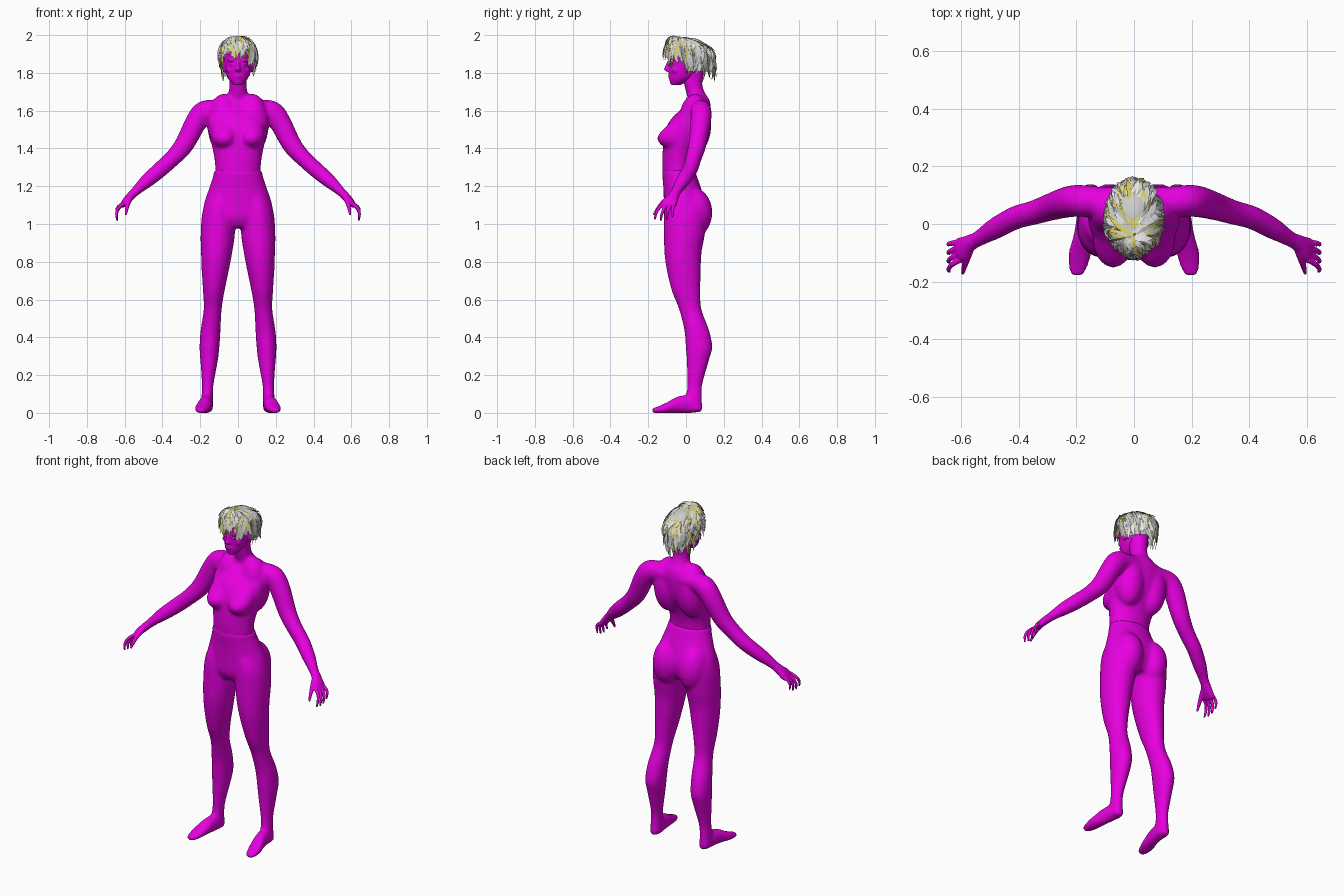
import bpy, bmesh, math, random
from mathutils import Vector, Matrix

random.seed(11)
cube = bpy.data.objects.get("Cube")
if cube:
    bpy.data.objects.remove(cube)


def material(name, colour):
    mat = bpy.data.materials.new(name)
    mat.use_nodes = True
    mat.diffuse_color = (*colour, 1)
    bsdf = next(n for n in mat.node_tree.nodes if n.type == 'BSDF_PRINCIPLED')
    bsdf.inputs["Base Color"].default_value = (*colour, 1)
    return mat


skin = material("magenta_skin", (0.8, 0.0, 0.74))
hair_colours = [material("silver_hair", (0.6, 0.6, 0.58)),
                material("pale_hair", (0.8, 0.8, 0.78)),
                material("grey_hair", (0.33, 0.34, 0.32)),
                material("yellow_hair", (0.7, 0.62, 0.13)),
                material("olive_hair", (0.36, 0.33, 0.1))]


def smooth_rows(rows, steps=5):
    """Catmull-Rom interpolation of cross-section rows."""
    out = []
    for i in range(len(rows) - 1):
        a, b, c, d = rows[max(i - 1, 0)], rows[i], rows[i + 1], rows[min(i + 2, len(rows) - 1)]
        for k in range(steps):
            t = k / steps
            out.append([0.5 * (2 * q + (r - p) * t + (2 * p - 5 * q + 4 * r - s) * t * t
                               + (3 * q - p - 3 * r + s) * t ** 3)
                        for p, q, r, s in zip(a, b, c, d)])
    return out + [list(rows[-1])]


def loft(bm, rows, axis='PATH', side=1, sides=24):
    """Closed tube through rows of (x, y, z, radius u, radius v)."""
    rows = smooth_rows(rows)
    pts = [Vector((r[0] * side, r[1], r[2])) for r in rows]
    rings = []
    for i, (p, r) in enumerate(zip(pts, rows)):
        if axis == 'PATH':
            t = (pts[min(i + 1, len(pts) - 1)] - pts[max(i - 1, 0)]).normalized()
            y = Vector((0, 1, 0))
            u = (y - t * y.dot(t)).normalized()
            v = t.cross(u)
        else:
            u = Vector((1, 0, 0))
            v = Vector((0, 1, 0)) if axis == 'Z' else Vector((0, 0, 1))
        ru, rv = max(r[3], 0.003), max(r[4], 0.003)
        rings.append([bm.verts.new(p + u * ru * math.cos(a) + v * rv * math.sin(a))
                      for a in (math.tau * k / sides for k in range(sides))])
    for lo, hi in zip(rings, rings[1:]):
        for k in range(sides):
            n = (k + 1) % sides
            bm.faces.new((lo[k], lo[n], hi[n], hi[k]))
    bm.faces.new(rings[0][::-1])
    bm.faces.new(rings[-1])


def ball(bm, centre, radii):
    bmesh.ops.create_uvsphere(bm, u_segments=24, v_segments=16, radius=1,
                              matrix=Matrix.Translation(centre) @ Matrix.Diagonal((*radii, 1)))


def add_object(name, bm, mats, smooth=True):
    for f in bm.faces:
        f.smooth = smooth
    mesh = bpy.data.meshes.new(name)
    bm.to_mesh(mesh)
    bm.free()
    for m in mats:
        mesh.materials.append(m)
    obj = bpy.data.objects.new(name, mesh)
    bpy.context.collection.objects.link(obj)
    return obj


def add_skin(name, bm, voxel, iterations):
    """Fuse overlapping volumes into one smooth surface."""
    bmesh.ops.recalc_face_normals(bm, faces=bm.faces)
    obj = add_object(name, bm, [skin])
    fuse = obj.modifiers.new("fuse", 'REMESH')
    fuse.mode = 'VOXEL'
    fuse.voxel_size = voxel
    fuse.use_smooth_shade = True
    relax = obj.modifiers.new("relax", 'SMOOTH')
    relax.factor = 0.5
    relax.iterations = iterations


# Upper body: torso, neck, chest, back and arms
bm = bmesh.new()
loft(bm, [(0, -.04, 1.24, .122, .082), (0, -.04, 1.32, .122, .086), (0, -.027, 1.4, .136, .096),
          (0, -.001, 1.48, .153, .113), (0, .022, 1.55, .16, .106), (0, .054, 1.61, .152, .078),
          (0, .068, 1.645, .108, .06), (0, .064, 1.667, .07, .055), (0, .05, 1.695, .051, .05),
          (0, .038, 1.74, .047, .049), (0, .036, 1.8, .05, .058), (0, .03, 1.86, .05, .06)],
     'Z', sides=32)
for s in (1, -1):
    loft(bm, [(.06, .01, 1.61, .04, .03), (.067, -.014, 1.55, .062, .056),
              (.071, -.044, 1.5, .07, .08), (.072, -.06, 1.46, .069, .092),
              (.071, -.058, 1.425, .06, .082), (.07, -.045, 1.395, .035, .05)], 'Z', s)
    ball(bm, (s * .078, .047, 1.53), (.085, .088, .16))
    loft(bm, [(.04, .08, 1.605, .05, .045), (.12, .078, 1.605, .052, .052), (.18, .08, 1.592, .056, .06),
              (.222, .078, 1.54, .055, .058), (.285, .06, 1.42, .048, .052), (.345, .04, 1.35, .043, .045),
              (.41, .022, 1.29, .041, .043), (.48, -.015, 1.23, .038, .038),
              (.53, -.045, 1.185, .03, .028), (.567, -.066, 1.148, .027, .023)], side=s)
add_skin("upper_body", bm, .008, 18)

# Lower body: pelvis, legs and feet
bm = bmesh.new()
loft(bm, [(0, -.04, 1.288, .127, .088), (0, -.033, 1.25, .133, .092), (0, -.02, 1.19, .153, .1),
          (0, -.005, 1.1, .182, .112), (0, -.005, 1.03, .175, .108), (0, -.005, .98, .1, .08)],
     'Z', sides=32)
for s in (1, -1):
    ball(bm, (s * .085, .034, 1.06), (.086, .106, .135))
    loft(bm, [(.07, -.012, 1.2, .06, .08), (.1, -.003, 1.08, .085, .112), (.107, -.008, .95, .091, .109),
              (.113, -.016, .85, .083, .099), (.12, -.012, .76, .073, .091), (.128, 0, .65, .058, .077),
              (.134, .022, .55, .048, .06), (.145, .056, .44, .053, .066), (.151, .069, .35, .053, .071),
              (.153, .063, .28, .047, .06), (.16, .047, .15, .031, .04), (.163, .042, .08, .031, .043),
              (.164, .045, .01, .032, .042)], 'Z', s)
    loft(bm, [(.163, .085, .03, .022, .027), (.165, .03, .045, .033, .046), (.174, -.04, .044, .036, .045),
              (.187, -.1, .028, .041, .029), (.194, -.15, .016, .034, .018),
              (.197, -.18, .013, .02, .013)], 'Y', s)
add_skin("lower_body", bm, .008, 15)

# Hands with four spread fingers and a thumb
for s, label in ((1, "left"), (-1, "right")):
    bm = bmesh.new()
    loft(bm, [(.55, -.056, 1.166, .026, .023), (.575, -.07, 1.14, .031, .022),
              (.598, -.086, 1.115, .041, .019), (.612, -.093, 1.098, .036, .013)], side=s)
    for i in range(4):
        y = -.062 - .021 * i
        spread = -.004 - .004 * i
        drop = (.02, .004, 0, .008)[i]
        loft(bm, [(.603, y, 1.11, .01, .01), (.631, y + spread, 1.083 + drop / 2, .0092, .0092),
                  (.643, y + spread * 2, 1.052 + drop, .008, .008),
                  (.639, y + spread * 2.5, 1.016 + drop, .005, .005)], side=s, sides=12)
    loft(bm, [(.57, -.085, 1.14, .018, .016), (.58, -.12, 1.115, .013, .013),
              (.588, -.147, 1.085, .01, .01), (.594, -.172, 1.048, .006, .006)], side=s, sides=12)
    add_skin(label + "_hand", bm, .0035, 4)

# Head: skull, jaw, nose, lips, brows, eyes, cheeks and ears
bm = bmesh.new()
loft(bm, [(0, -.055, 1.735, .022, .024), (0, -.03, 1.765, .049, .058), (0, -.01, 1.8, .063, .08),
          (0, .004, 1.85, .073, .096), (0, .01, 1.9, .076, .098), (0, .012, 1.94, .062, .08),
          (0, .012, 1.965, .03, .04)], 'Z', sides=32)
loft(bm, [(0, -.09, 1.86, .009, .01), (0, -.097, 1.835, .01, .014), (0, -.099, 1.818, .016, .018),
          (0, -.09, 1.806, .012, .012)], 'Z', sides=12)
for z in (1.789, 1.778):
    ball(bm, (0, -.079, z), (.023, .016, .007))
ball(bm, (0, -.067, 1.752), (.02, .018, .016))
for s in (1, -1):
    ball(bm, (s * .032, -.078, 1.867), (.025, .017, .008))
    ball(bm, (s * .031, -.077, 1.845), (.014, .012, .008))
    ball(bm, (s * .04, -.05, 1.815), (.022, .025, .018))
    ball(bm, (s * .074, .012, 1.832), (.009, .02, .032))
add_skin("head", bm, .005, 3)

# Hair cap, open over the face and below the nape
bm = bmesh.new()
ball(bm, (0, .022, 1.87), (.092, .118, .115))
gone = [v for v in bm.verts if v.co.z < 1.8 or (v.co.y < -.02 and v.co.z < 1.91)]
bmesh.ops.delete(bm, geom=gone, context='VERTS')
add_object("hair_cap", bm, [hair_colours[0]])


# Hair locks: tapered ribbons sweeping back from the crown, lifted and ragged at the ends
def hair_point(angle, theta, scale):
    out = math.sin(min(theta, math.pi / 2))
    front = max(0, -math.sin(angle))
    back = max(0, math.sin(angle))
    if theta < math.pi / 2:
        z = 1.87 + .123 * scale * math.cos(theta) ** .75
        z += (.03 * front - .03 * back * out) * out * math.cos(theta)
    else:
        hang = theta - math.pi / 2
        z = 1.87 - .125 * hang
        out -= .28 * hang * (1 - back)
    return Vector((.106 * scale * out * math.cos(angle),
                   -.04 + .06 * out + .138 * scale * out * math.sin(angle), min(z, 2)))


bm = bmesh.new()
SEGMENTS = 5
LOCKS = 380
for n in range(LOCKS):
    angle = random.uniform(0, math.tau)
    back = (1 + math.sin(angle)) / 2
    limit = 1.5 + .85 * min(1, back * 1.35) + random.uniform(-.22, .22)
    # the last locks laid down are the outermost and start near the crown
    layer = n / LOCKS
    start = random.uniform(.02, limit - .6) * (1 - .3 * layer)
    end = min(limit, start + random.uniform(.6, 1.1))
    scale = .93 + .05 * layer + random.uniform(-.015, .015)
    drift = random.uniform(-.45, .45)
    flare = random.uniform(0, .1)
    width = random.uniform(.007, .014)
    tilt = random.uniform(-.5, .5)
    colour = random.choices(range(5), weights=(38, 28, 11, 17, 6))[0]
    rows = []
    for k in range(SEGMENTS + 1):
        t = k / SEGMENTS
        a = angle + drift * t
        p = hair_point(a, start + (end - start) * t, scale + flare * t ** 2)
        outward = Vector((math.cos(a), math.sin(a), .6)).normalized()
        across = (Vector((-math.sin(a), math.cos(a), 0)) + outward * tilt).normalized()
        w = width * (.3 + .7 * math.sin(math.pi * min(1, t * .8 + .15))) if t < 1 else .001
        rows.append([bm.verts.new(p - across * w), bm.verts.new(p + across * w)])
    for lo, hi in zip(rows, rows[1:]):
        face = bm.faces.new((lo[0], hi[0], hi[1], lo[1]))
        face.material_index = colour
add_object("hair_locks", bm, hair_colours, smooth=False)
